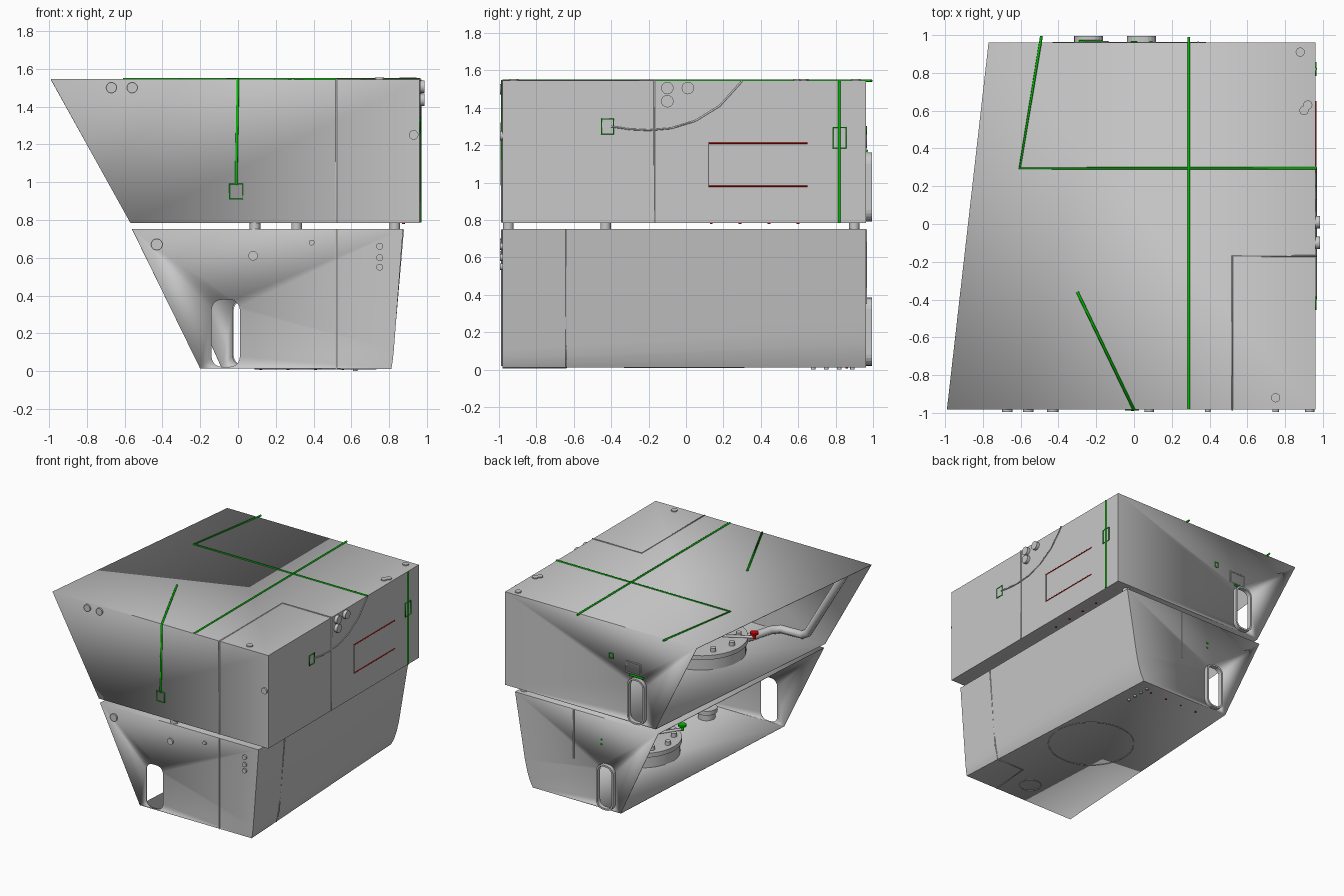
import bpy, bmesh, math
from mathutils import Vector

cube = bpy.data.objects.get("Cube")
if cube:
    bpy.data.objects.remove(cube)


def material(name, rgb):
    m = bpy.data.materials.new(name)
    m.diffuse_color = (*rgb, 1)
    m.use_nodes = True
    m.node_tree.nodes["Principled BSDF"].inputs["Base Color"].default_value = (*rgb, 1)
    return m


GREY = material("sheet grey", (0.58, 0.58, 0.58))
GREEN = material("marking green", (0.0, 0.5, 0.0))
RED = material("marking red", (0.7, 0.0, 0.0))
FRONT, REAR, SIDE = -0.98, 0.96, 0.96
TOP, FLOOR, LID, BASE = 1.543, 0.786, 0.75, 0.014


def finish(name, bm, mat, thick=0):
    mesh = bpy.data.meshes.new(name)
    bmesh.ops.recalc_face_normals(bm, faces=bm.faces[:])
    bm.to_mesh(mesh)
    bm.free()
    mesh.materials.append(mat)
    ob = bpy.data.objects.new(name, mesh)
    bpy.context.collection.objects.link(ob)
    if thick:
        mod = ob.modifiers.new("sheet", "SOLIDIFY")
        mod.thickness, mod.offset = thick, 0
    return ob


def slot_points(x0, x1, z0, z1, r=0.055, n=5):
    corners = [(x1 - r, z1 - r), (x0 + r, z1 - r), (x0 + r, z0 + r), (x1 - r, z0 + r)]
    return [(cx + r * math.cos(a), cz + r * math.sin(a))
            for k, (cx, cz) in enumerate(corners)
            for a in (math.pi / 2 * (k + i / n) for i in range(n + 1))]


def loop_edges(bm, verts):
    edges = []
    for i, v in enumerate(verts):
        w = verts[(i + 1) % len(verts)]
        edges.append(bm.edges.get((v, w)) or bm.edges.new((v, w)))
    return edges


def shell(name, front, rear, front_slot, rear_slot):
    """Sheet body, open along its slanted side, with slots in the end walls."""
    bm = bmesh.new()
    rings = []
    for y, profile in ((FRONT, front), (REAR, rear)):
        rings.append([bm.verts.new((x, y, z)) for x, z in profile])
    a, b = rings
    for i in range(1, len(a)):
        j = (i + 1) % len(a)
        bm.faces.new((a[i], a[j], b[j], b[i])).smooth = True
    for y, ring, slot in ((FRONT, a, front_slot), (REAR, b, rear_slot)):
        edges = loop_edges(bm, ring)
        if slot:
            hole = [bm.verts.new((x, y, z)) for x, z in slot_points(*slot)]
            edges += loop_edges(bm, hole)
        bmesh.ops.triangle_fill(bm, edges=edges, use_beauty=True)
    ob = finish(name, bm, GREY, 0.005)
    ob.data.set_sharp_from_angle(angle=math.radians(32))


def slot_rim(name, slot):
    bm = bmesh.new()
    pts = slot_points(*slot)
    a = [bm.verts.new((x, REAR, z)) for x, z in pts]
    b = [bm.verts.new((x, REAR + 0.035, z)) for x, z in pts]
    for i in range(len(a)):
        j = (i + 1) % len(a)
        bm.faces.new((a[i], a[j], b[j], b[i]))
    finish(name, bm, GREY, 0.014)


def cylinder(name, base, r, height, axis="Z", mat=GREY, n=24):
    """Cylinder growing from base along the signed axis."""
    bm = bmesh.new()
    bmesh.ops.create_cone(bm, cap_ends=True, segments=n, radius1=r, radius2=r, depth=abs(height))
    d = Vector([float(axis == c) for c in "XYZ"]) * (1 if height > 0 else -1)
    q = Vector((0, 0, 1)).rotation_difference(d)
    for v in bm.verts:
        v.co = q @ v.co + Vector(base) + d * abs(height) / 2
    ob = finish(name, bm, mat)
    for p in ob.data.polygons:
        p.use_smooth = len(p.vertices) == 4


def wire(name, pts, r, mat=GREY, closed=False, res=1):
    cu = bpy.data.curves.new(name, "CURVE")
    cu.dimensions = "3D"
    cu.bevel_depth, cu.bevel_resolution = r, res
    cu.use_fill_caps = True
    sp = cu.splines.new("POLY")
    sp.points.add(len(pts) - 1)
    for p, co in zip(sp.points, pts):
        p.co = (*co, 1)
    sp.use_cyclic_u = closed
    cu.materials.append(mat)
    ob = bpy.data.objects.new(name, cu)
    bpy.context.collection.objects.link(ob)


def frame(name, centre, u, w, h, mat=GREEN):
    """Thin rectangular outline on a vertical wall, u being its sideways direction."""
    c, u, z = Vector(centre), Vector(u) * w / 2, Vector((0, 0, h / 2))
    wire(name, [c - u - z, c + u - z, c + u + z, c - u + z], 0.004, mat, True)


def circle(centre, r, n=40):
    x, y, z = centre
    return [(x + r * math.cos(t), y + r * math.sin(t), z)
            for t in (2 * math.pi * i / n for i in range(n))]


# Bodies and slot rims
low_slot, up_slot = (-0.03, 0.11, 0.027, 0.378), (-0.31, -0.17, 0.80, 1.155)
shell("upper_body",
      [(-0.99, TOP), (-0.57, FLOOR), (SIDE, FLOOR), (SIDE, TOP)],
      [(-0.77, TOP), (-0.40, FLOOR), (SIDE, FLOOR), (SIDE, TOP)], None, up_slot)
shell("lower_body",
      [(-0.56, LID), (-0.2, BASE), (0.81, BASE), (0.814, 0.035), (0.818, 0.065), (0.823, 0.11), (0.872, LID)],
      [(-0.42, LID), (-0.085, BASE), (0.71, BASE), (0.737, 0.065), (0.76, 0.135), (0.78, 0.22), (0.87, LID)],
      (-0.14, 0.01, 0.022, 0.378), low_slot)
slot_rim("upper_slot_rim", up_slot)
slot_rim("lower_slot_rim", low_slot)

# Round access plates with bolts, each with a small valve on an arm
for name, x, y, z, r, mat, vx, vy in (("lower", 0.41, -0.01, BASE, 0.3, GREEN, 0.23, -0.28),
                                      ("upper", 0.11, -0.35, FLOOR, 0.35, RED, -0.23, -0.55)):
    cylinder(name + "_drum", (x, y, z), r * 0.96, 0.1, n=48)
    cylinder(name + "_drum_flange", (x, y, z + 0.09), r, 0.035, n=48)
    for i in range(10):
        t = math.tau * i / 10
        cylinder(name + "_drum_bolt", (x + 0.8 * r * math.cos(t), y + 0.8 * r * math.sin(t), z + 0.12),
                 0.022, 0.035, n=12)
    wire(name + "_valve_arm", [(x, y, z + 0.13), (vx, vy, z + 0.13)], 0.012)
    cylinder(name + "_valve_stem", (vx, vy, z + 0.12), 0.014, 0.045, mat=mat, n=10)
    cylinder(name + "_valve_wheel", (vx, vy, z + 0.155), 0.032, 0.015, mat=mat, n=16)
cylinder("floor_boss", (0.36, -0.78, BASE), 0.065, 0.06)
cylinder("floor_boss_cap", (0.36, -0.78, 0.065), 0.08, 0.035)
wire("drum_seam", circle((0.41, -0.01, BASE - 0.003), 0.32), 0.003)
wire("boss_seam", circle((0.36, -0.78, BASE - 0.003), 0.08), 0.003)

# Drain pipe
wire("drain_pipe", [(0.02, -0.5, 0.835), (-0.11, -0.68, 0.835), (-0.16, -0.86, 0.835), (-0.21, -0.92, 0.835),
                    (-0.4, -0.93, 0.835), (-0.45, -0.93, 0.865), (-0.77, -0.93, 1.41), (-0.8, -0.93, 1.49)],
     0.032, res=3)

# Spacers between the bodies, and base studs
for x, y in ((0.09, -0.95), (0.31, -0.43), (0.83, 0.9)):
    cylinder("spacer", (x, y, LID), 0.028, 0.036)
for y in (0.68, 0.75, 0.82, 0.89):
    cylinder("base_stud", (0.62, y, BASE), 0.012, -BASE, n=12)
for i in range(4):
    cylinder("base_mark", (0.555 - 0.145 * i, 0.86, BASE - 0.002), 0.007, -0.005, mat=RED, n=8)
    cylinder("upper_floor_mark", (0.875, 0.135 + 0.155 * i, FLOOR - 0.002), 0.008, -0.005, mat=RED, n=8)

# Wall studs
for x, z, r in ((-0.67, 1.5, 0.028), (-0.56, 1.5, 0.028), (0.93, 1.25, 0.025), (-0.43, 0.67, 0.03),
                (0.08, 0.61, 0.025), (0.39, 0.68, 0.015), (0.75, 0.66, 0.018), (0.75, 0.6, 0.018), (0.75, 0.55, 0.018)):
    cylinder("front_stud", (x, FRONT, z), r, -0.014, "Y")
for y, z in ((0.01, 1.505), (-0.1, 1.505), (-0.1, 1.435)):
    cylinder("side_stud", (SIDE, y, z), 0.033, 0.026, "X")
for x, y in ((0.88, 0.91), (0.92, 0.63), (0.9, 0.6), (0.75, -0.92)):
    cylinder("top_stud", (x, y, TOP), 0.024, 0.01)

# Green cable lines
g, roof, face, wall = 0.0075, TOP + 0.002, FRONT - 0.004, SIDE + 0.003
wire("top_cable_corner", [(-0.49, 0.995, roof), (-0.605, 0.295, roof), (0.965, 0.295, roof)], g, GREEN)
wire("top_cable_long", [(0.29, 0.99, roof), (0.29, FRONT, roof)], g, GREEN)
wire("front_cable", [(-0.3, -0.36, roof), (0, face, roof), (-0.01, face, 0.985)], g, GREEN)
wire("side_cable", [(wall, 0.82, TOP), (wall, 0.82, FLOOR)], g, GREEN)
frame("front_cable_frame", (-0.01, face, 0.95), (1, 0, 0), 0.07, 0.08)
frame("side_cable_frame", (wall, 0.82, 1.24), (0, 1, 0), 0.07, 0.11)
frame("arc_cable_frame", (wall, -0.42, 1.3), (0, 1, 0), 0.065, 0.08)
frame("rear_cable_frame", (0, REAR + 0.004, 1.28), (1, 0, 0), 0.03, 0.04)
frame("rear_plate_frame", (-0.2, REAR + 0.004, 1.23), (1, 0, 0), 0.13, 0.09, GREY)
wire("rear_slot_bar", [(-0.29, REAR + 0.006, 1.17), (-0.17, REAR + 0.006, 1.17)], 0.008, GREEN)
for z in (0.57, 0.53):
    cylinder("lower_rear_mark", (0.09, REAR, z), 0.008, 0.008, "Y", GREEN, 8)

# Grey seams and conduits
s = 0.005
arc = [(-0.4, 1.3), (-0.3, 1.285), (-0.2, 1.28), (-0.08, 1.29), (0.05, 1.33), (0.18, 1.41), (0.3, TOP)]
wire("side_arc_conduit", [(wall, y, z) for y, z in arc], s)
wire("corner_conduit", [(0.52, face, FLOOR), (0.52, face, roof), (0.52, -0.17, roof),
                        (wall, -0.17, roof), (wall, -0.17, FLOOR)], s)
wire("lower_front_conduit", [(0.52, face, LID), (0.52, face, 0.02)], s)
wire("lower_rear_conduit", [(0.34, REAR + 0.003, LID), (0.34, REAR + 0.003, 0.35)], s)
wire("lower_side_conduit", [(0.874, -0.64, LID), (0.82, -0.64, 0.12), (0.795, -0.64, BASE),
                            (0.55, -0.64, BASE - 0.002), (0.52, FRONT, BASE - 0.002)], s)

# Side panel outline with red marks
wire("side_panel_line", [(wall, 0.12, 1.21), (wall, 0.12, 0.98)], 0.004)
for z in (1.21, 0.98):
    wire("side_panel_red_line", [(wall, 0.12, z), (wall, 0.65, z)], 0.0035, RED)
